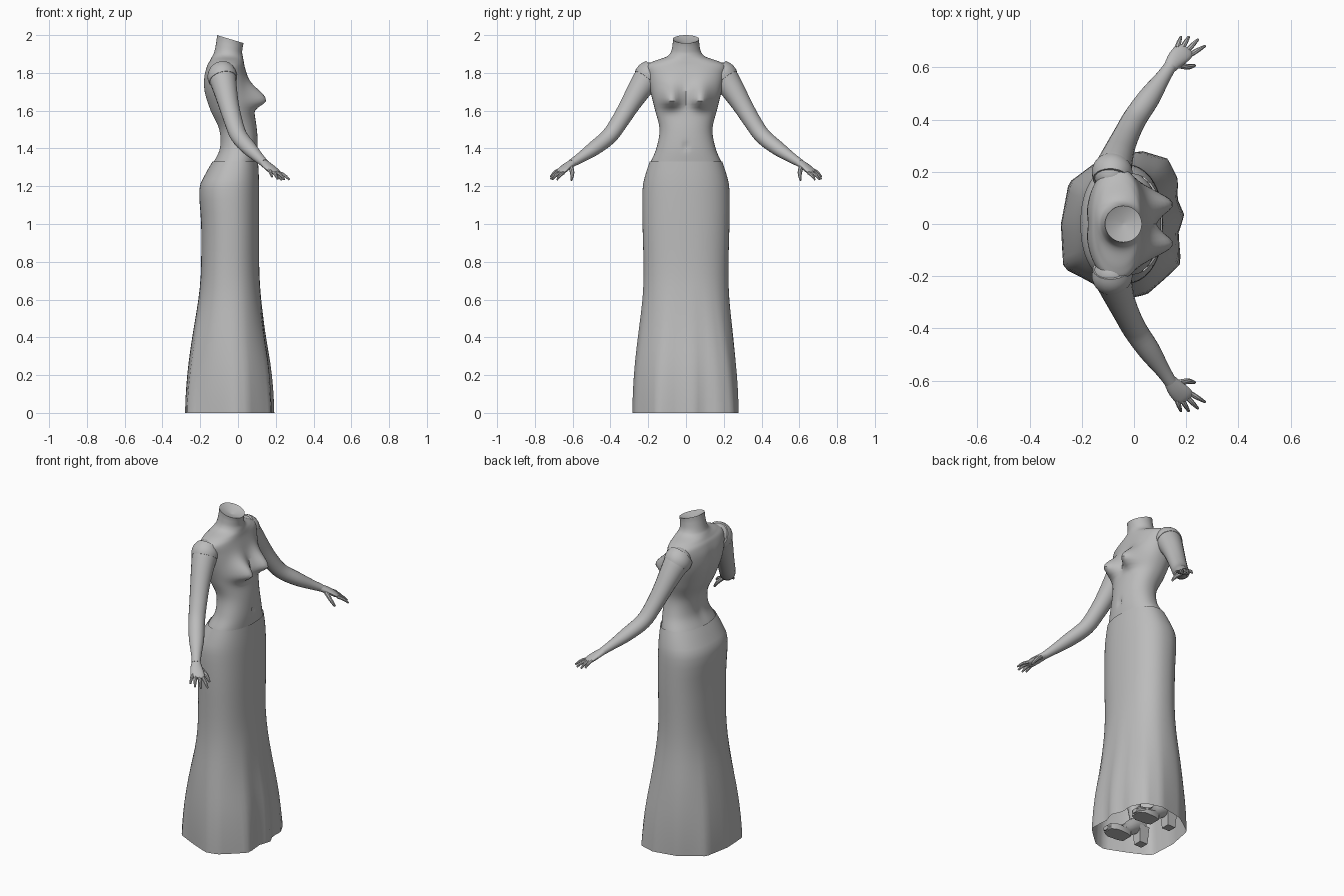
import bpy, bmesh, math
from mathutils import Vector

if "Cube" in bpy.data.objects:
    bpy.data.objects.remove(bpy.data.objects["Cube"])

grey = bpy.data.materials.new("plain grey")
grey.diffuse_color = (0.5, 0.5, 0.5, 1)
grey.use_nodes = True
grey.node_tree.nodes["Principled BSDF"].inputs["Base Color"].default_value = grey.diffuse_color


def loft(name, rings, cap_start=True, cap_end=True, sharp=40):
    """Bridge equal-sized closed rings of points into one smooth object."""
    bm = bmesh.new()
    vs = [[bm.verts.new(p) for p in r] for r in rings]
    n = len(rings[0])
    for a, b in zip(vs, vs[1:]):
        for i in range(n):
            j = (i + 1) % n
            bm.faces.new((a[i], a[j], b[j], b[i]))
    if cap_start:
        bm.faces.new(vs[0][::-1])
    if cap_end:
        bm.faces.new(vs[-1])
    bmesh.ops.recalc_face_normals(bm, faces=bm.faces)
    me = bpy.data.meshes.new(name)
    bm.to_mesh(me)
    bm.free()
    ob = bpy.data.objects.new(name, me)
    me.materials.append(grey)
    bpy.context.collection.objects.link(ob)
    bpy.ops.object.select_all(action='DESELECT')
    ob.select_set(True)
    bpy.context.view_layer.objects.active = ob
    bpy.ops.object.shade_smooth_by_angle(angle=math.radians(sharp))
    return ob


def spline(rows, t):
    """Catmull-Rom through rows; t runs from 0 to len(rows) - 1."""
    i = min(int(t), len(rows) - 2)
    f = t - i
    p = [rows[max(0, min(len(rows) - 1, i + k))] for k in (-1, 0, 1, 2)]
    return [0.5 * (2 * b + (c - a) * f + (2 * a - 5 * b + 4 * c - d) * f * f
                   + (3 * b - a - 3 * c + d) * f ** 3) for a, b, c, d in zip(*p)]


def tube(name, rows, side, n=16, steps=4):
    """Tube along x, y, z with radii across (ra) and through (rb)."""
    pts = [spline(rows, i / steps) for i in range((len(rows) - 1) * steps + 1)]
    rings = []
    for i, p in enumerate(pts):
        d = (Vector(pts[min(i + 1, len(pts) - 1)][:3]) - Vector(pts[max(i - 1, 0)][:3])).normalized()
        u = (Vector(side) - d * d.dot(Vector(side))).normalized()
        v = d.cross(u)
        rings.append([Vector(p[:3]) + u * math.cos(a) * p[3] + v * math.sin(a) * p[4]
                      for a in (k * math.tau / n for k in range(n))])
    return loft(name, rings)


def oval(z, back, front, half, a, power):
    """Superellipse point at angle a, with angle 0 towards +x."""
    c, s = math.cos(a), math.sin(a)
    e = 2 / power
    return [(back + front) / 2 + (front - back) / 2 * math.copysign(abs(c) ** e, c),
            half * math.copysign(abs(s) ** e, s), z]


# Torso: height, back, front, half width, squareness
N = 72
TORSO = [(1.26, -.165, .095, .205, 2.2), (1.32, -.135, .10, .19, 2.2), (1.40, -.10, .105, .157, 2.2),
         (1.50, -.105, .10, .14, 2.2), (1.60, -.15, .085, .163, 2.2), (1.70, -.18, .07, .188, 2.3),
         (1.78, -.18, .05, .205, 2.4), (1.835, -.165, .035, .212, 2.3), (1.862, -.15, .03, .17, 2.1),
         (1.885, -.138, .026, .105, 2), (1.91, -.125, .022, .08, 2), (1.95, -.115, .025, .071, 2),
         (1.98, -.111, .03, .07, 2)]


def torso_ring(t):
    z, back, front, half, power = spline(TORSO, t)
    ring = []
    for k in range(N):
        a = k * math.tau / N
        p = oval(z, back, front, half, a, power)
        if math.cos(a) > 0:
            # Bust, fuller below than above, and a small navel
            sz = 0.075 if z > 1.655 else 0.04
            bust = math.exp(-((abs(p[1]) - .08) / .052) ** 2 - ((z - 1.655) / sz) ** 2)
            p[0] += .082 * bust * min(1, math.cos(a) * 2.5)
            p[0] -= .012 * math.exp(-(p[1] / .012) ** 2 - ((z - 1.41) / .02) ** 2)
        elif 1.3 < z < 1.85:
            # Spine hollow
            p[0] += .012 * math.exp(-(p[1] / .035) ** 2) * math.sin((z - 1.3) / .55 * math.pi)
        # The neck is cut on a slope
        p[2] -= max(0, z - 1.9) / .08 * .3 * (p[0] + .045)
        ring.append(p)
    return ring


rings = [torso_ring(i / 6) for i in range((len(TORSO) - 1) * 6 + 1)]
# Shallow dished neck opening
rings.append([(-.04 + (p[0] + .04) * .1, p[1] * .1, 1.955) for p in rings[-1]])
loft("torso", rings)

# Skirt: height, back, front, half width
SKIRT = [(1.33, -.135, .106, .192), (1.26, -.175, .11, .215), (1.18, -.205, .112, .23),
         (1.0, -.195, .112, .23), (.8, -.195, .112, .225), (.6, -.203, .117, .226),
         (.4, -.225, .13, .242), (.2, -.25, .16, .262), (0, -.275, .185, .28)]
HEM = [(.195, .03), (.165, .1), (.17, .17), (.13, .25), (.03, .28), (-.12, .25), (-.25, .16), (-.28, 0),
       (-.275, -.1), (-.27, -.17), (-.15, -.23), (-.02, -.285), (.05, -.27), (.13, -.2), (.18, -.15), (.17, -.03)]
CX = -.04


def hem_point(a):
    """Where a ray at angle a from the skirt centre meets the wavy hem."""
    d = Vector((math.cos(a), math.sin(a)))
    for i, p in enumerate(HEM):
        p, q = Vector(p) - Vector((CX, 0)), Vector(HEM[(i + 1) % len(HEM)]) - Vector((CX, 0))
        e = q - p
        den = d.x * e.y - d.y * e.x
        if abs(den) < 1e-9:
            continue
        r = (p.x * e.y - p.y * e.x) / den
        s = (p.x * d.y - p.y * d.x) / den
        if r > 0 and -1e-6 <= s <= 1 + 1e-6:
            return CX + d.x * r, d.y * r
    return CX, 0


rings = []
for i in range((len(SKIRT) - 1) * 3 + 1):
    z, back, front, half = spline(SKIRT, i / 3)
    w = max(0, 1 - z / .75) ** 1.5
    ring = []
    for k in range(64):
        p = oval(z, back, front, half, k * math.tau / 64, 2.25)
        hx, hy = hem_point(math.atan2(p[1], p[0] - CX))
        ring.append((p[0] * (1 - w) + hx * w, p[1] * (1 - w) + hy * w, max(z, 0)))
    rings.append(ring)
loft("skirt", rings, False, False)

# Arms, hands, legs and shoes, one set for each side
FINGERS = [((.165, .675, 1.285), (.18, .717, 1.25)), ((.185, .675, 1.277), (.21, .717, 1.238)),
           ((.205, .665, 1.272), (.245, .707, 1.235)), ((.218, .65, 1.27), (.272, .682, 1.235))]
for s, tag in ((1, "left"), (-1, "right")):
    def flip(rows):
        return [(r[0], r[1] * s, *r[2:]) for r in rows]

    across = (.1, -.04 * s, -.02)
    tube(tag + "_arm", flip([(-.085, .15, 1.80, .05, .05), (-.085, .19, 1.785, .073, .075),
                             (-.072, .235, 1.73, .066, .066), (-.05, .295, 1.635, .055, .053),
                             (-.025, .35, 1.545, .049, .046), (.005, .407, 1.465, .046, .043),
                             (.06, .487, 1.40, .042, .038), (.11, .56, 1.35, .029, .027),
                             (.14, .605, 1.322, .024, .021)]), across, 20)
    tube(tag + "_palm", flip([(.13, .59, 1.33, .022, .02), (.16, .63, 1.305, .034, .018),
                              (.19, .66, 1.28, .038, .015), (.2, .674, 1.271, .03, .008)]), across)
    for i, (a, b) in enumerate(FINGERS):
        m = [(p + q) / 2 for p, q in zip(a, b)]
        m[2] += .006
        tube(f"{tag}_finger_{i + 1}", flip([(*a, .010, .010), (*m, .009, .009), (*b, .005, .005)]), across, 8, 3)
    tube(tag + "_thumb", flip([(.165, .61, 1.305, .014, .013), (.205, .602, 1.268, .012, .011),
                               (.232, .607, 1.232, .006, .006)]), across, 8, 3)
    # Sleeve edge, a thin band round the top of the arm
    tube(tag + "_sleeve", flip([(-.087, .17, 1.80, .07, .076), (-.084, .195, 1.782, .078, .08),
                                (-.079, .212, 1.762, .074, .074)]), across, 24)
    # Hidden leg down to the shoe
    tube(tag + "_leg", flip([(-.05, .10, 1.25, .095, .085), (-.05, .105, .95, .085, .08),
                             (-.045, .11, .6, .058, .055), (-.08, .115, .4, .057, .052),
                             (-.11, .12, .14, .03, .03)]), (1, 0, 0))
    # Shoe upper slopes from heel to toe
    tube(tag + "_shoe", flip([(-.165, .12, .13, .03, .035), (-.11, .12, .11, .036, .045),
                              (-.03, .12, .05, .045, .035), (.06, .125, .027, .045, .02),
                              (.1, .125, .02, .02, .012)]), (0, 1, 0), 12)
    # Platform sole and block heel
    sole = [(-.05, .035), (-.02, .045), (.05, .05), (.09, .03), (.09, -.03), (.05, -.05), (-.02, -.045), (-.05, -.035)]
    loft(tag + "_sole", [[(x, s * .12 + y, z) for x, y in sole] for z in (.004, .04)])
    loft(tag + "_heel", [[(-.15 + x * w, s * .12 + y * w, z) for x, y in ((1, 1), (-1, 1), (-1, -1), (1, -1))]
                         for z, w in ((.004, .026), (.11, .034))])
